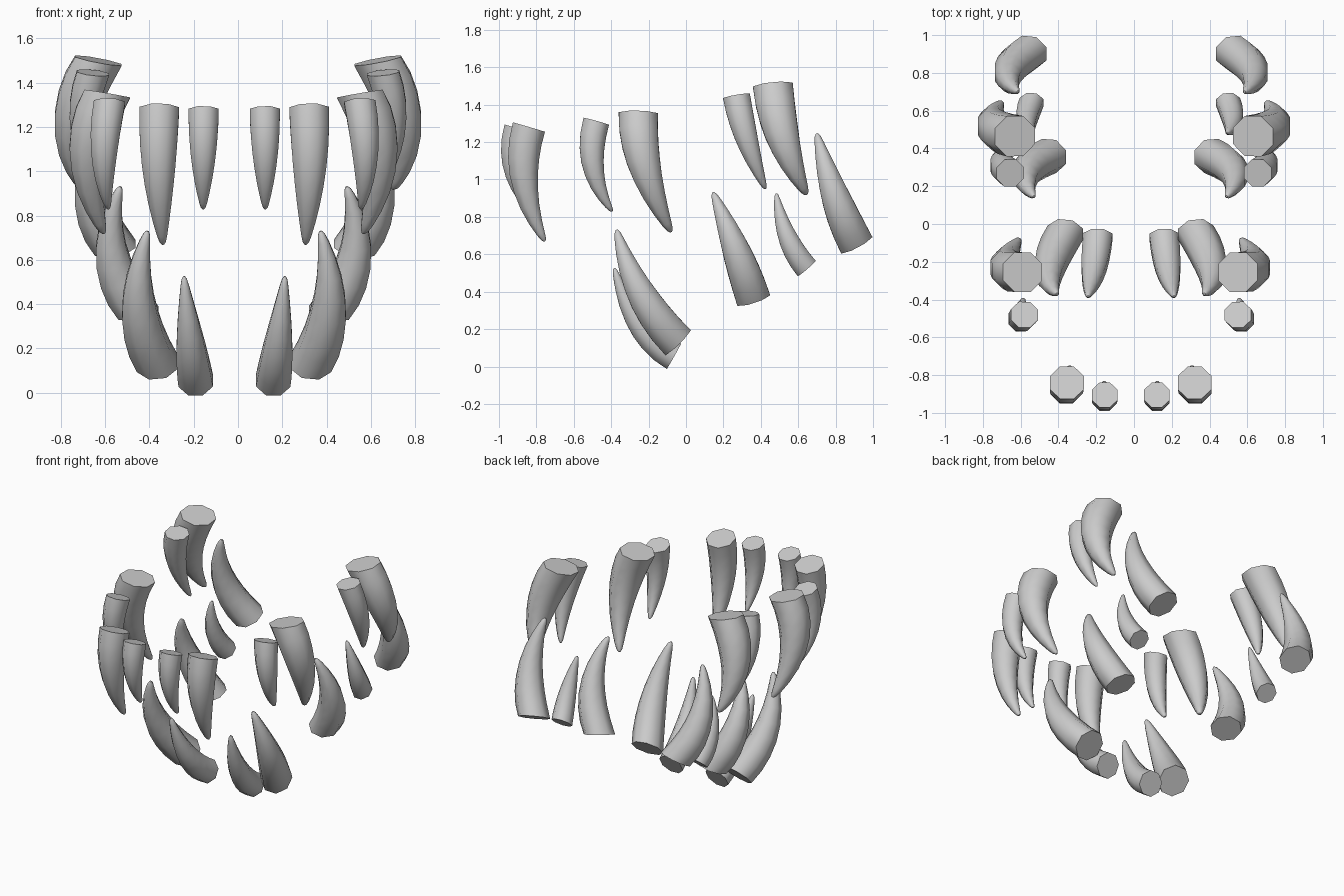
import bpy, bmesh, math
from mathutils import Vector

if "Cube" in bpy.data.objects:
    bpy.data.objects.remove(bpy.data.objects["Cube"])

SIDES = 8
# (position along the tooth, thickness relative to the root)
PROFILE = [(0, 1), (.14, .98), (.28, .93), (.42, .85), (.56, .73),
           (.7, .58), (.83, .41), (.93, .26), (.98, .16), (1, .06)]


def tooth(name, side, cx, r, root, mid, tip):
    """Curved fang: rings swept along a quadratic arc through three points."""
    a, m, b = (Vector((side * p[0] + cx, p[1], p[2])) for p in (root, mid, tip))
    ctrl = 2 * m - (a + b) / 2
    bm = bmesh.new()
    rings = []
    for t, k in PROFILE:
        p = a * (1 - t) ** 2 + ctrl * 2 * t * (1 - t) + b * t * t
        d = (ctrl - a) * (1 - t) + (b - ctrl) * t
        d.x *= min(1, .3 + 2 * t)          # root cap stays nearly level sideways
        d.normalize()
        u = (Vector((1, 0, 0)) - d * d.x).normalized()
        v = d.cross(u)
        ring = []
        for i in range(SIDES):
            w = 2 * math.pi * (i + .5) / SIDES
            ring.append(bm.verts.new(p + (u * math.cos(w) + v * math.sin(w)) * r * k * 1.05))
        rings.append(ring)
    for lo, hi in zip(rings, rings[1:]):
        for i in range(SIDES):
            j = (i + 1) % SIDES
            bm.faces.new((lo[i], lo[j], hi[j], hi[i]))
    bm.faces.new(rings[0])
    bm.faces.new(rings[-1])
    bmesh.ops.recalc_face_normals(bm, faces=bm.faces)
    me = bpy.data.meshes.new(name)
    bm.to_mesh(me)
    bm.free()
    ob = bpy.data.objects.new(name, me)
    bpy.context.collection.objects.link(ob)
    bpy.ops.object.select_all(action='DESELECT')
    ob.select_set(True)
    bpy.context.view_layer.objects.active = ob
    bpy.ops.object.shade_smooth_by_angle(angle=math.radians(50))


# name, centre offset, root radius, root, middle, tip
TEETH = [
    # upper jaw, front to back
    ("upper_incisor", -.017, .07, (.138, -.905, 1.275), (.14, -.92, 1.05), (.14, -.835, .83)),
    ("upper_canine", -.017, .092, (.338, -.84, 1.28), (.34, -.862, .98), (.322, -.755, .67)),
    ("upper_small_fang", -.015, .073, (.565, -.48, 1.31), (.59, -.495, 1.06), (.57, -.395, .83)),
    ("upper_large_fang", -.02, .108, (.57, -.255, 1.35), (.655, -.215, 1.05), (.585, -.08, .72)),
    ("upper_small_molar", 0, .075, (.655, .27, 1.445), (.70, .33, 1.2), (.66, .425, .95)),
    ("upper_large_molar", 0, .11, (.63, .465, 1.5), (.745, .525, 1.2), (.70, .645, .92)),
    # lower jaw, front to back
    ("lower_incisor", -.016, .08, (.175, -.065, .055), (.2, -.255, .235), (.228, -.383, .525)),
    ("lower_canine", -.018, .098, (.345, -.045, .13), (.43, -.245, .40), (.39, -.37, .73)),
    ("lower_large_fang", -.02, .095, (.43, .36, .36), (.55, .265, .63), (.51, .145, .93)),
    ("lower_small_fang", -.022, .065, (.52, .645, .525), (.545, .54, .70), (.515, .483, .925)),
    ("lower_molar", -.015, .097, (.54, .91, .655), (.65, .795, .92), (.60, .70, 1.245)),
]

for name, cx, r, root, mid, tip in TEETH:
    tooth(name + "_left", -1, cx, r, root, mid, tip)
    tooth(name + "_right", 1, cx, r, root, mid, tip)
